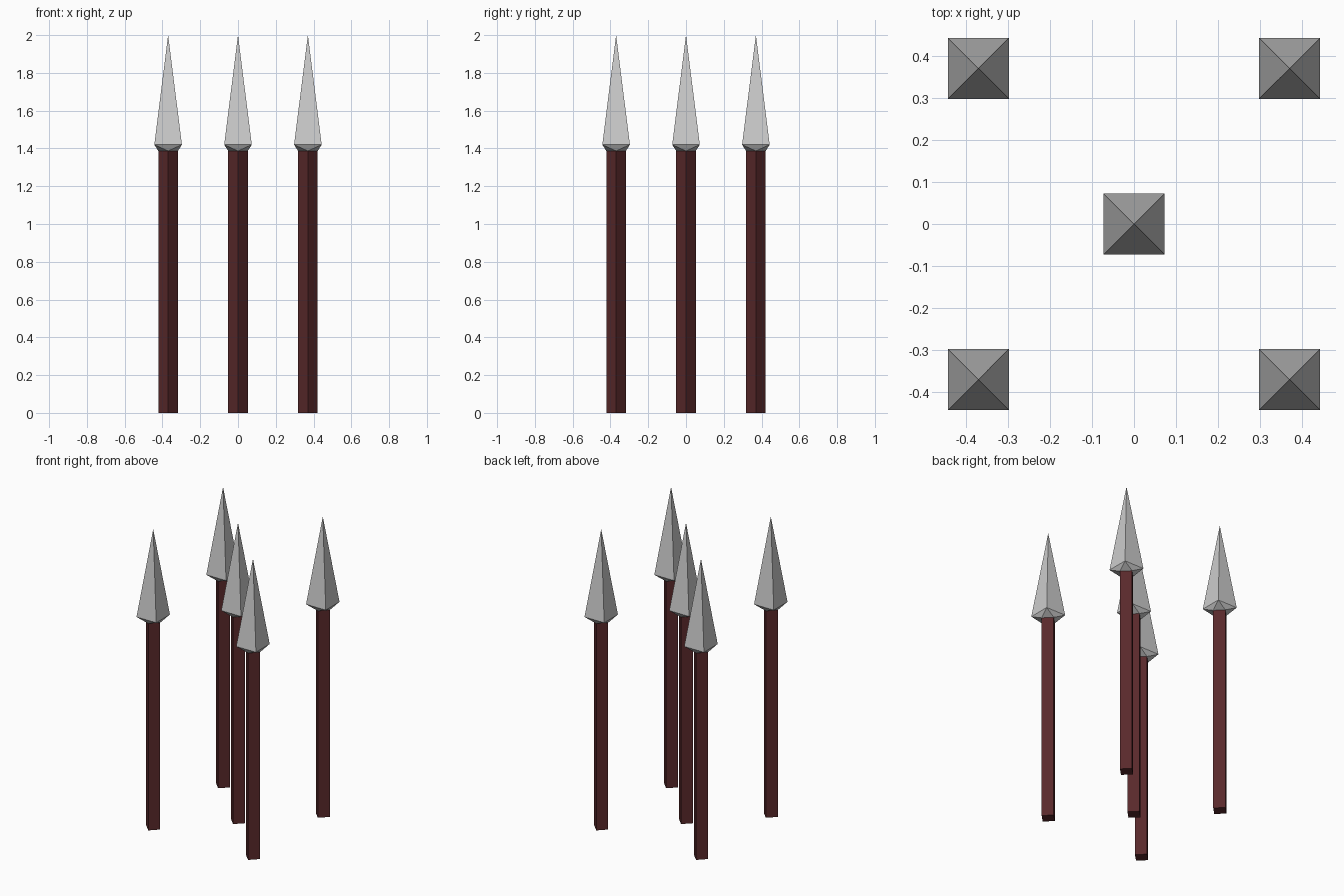
import bpy, bmesh
from math import cos, sin, pi

if "Cube" in bpy.data.objects:
    bpy.data.objects.remove(bpy.data.objects["Cube"])

SHAFT_R = 0.052    # corner radius of the diamond shaft
HEAD_H = 0.073     # half width of the square spearhead
NECK_Z, RIM_Z, TIP_Z = 1.387, 1.42, 2.0

wood = bpy.data.materials.new("dark_red_wood")
wood.diffuse_color = (0.1, 0.022, 0.024, 1)
wood.use_nodes = True
wood.node_tree.nodes["Principled BSDF"].inputs["Base Color"].default_value = wood.diffuse_color


def ring(bm, radius, z, turn=0.0):
    return [bm.verts.new((radius * cos(turn + i * pi / 2),
                          radius * sin(turn + i * pi / 2), z)) for i in range(4)]


def finish(bm, name, material=None):
    bmesh.ops.recalc_face_normals(bm, faces=bm.faces)
    mesh = bpy.data.meshes.new(name)
    bm.to_mesh(mesh)
    bm.free()
    if material:
        mesh.materials.append(material)
    return mesh


# Shaft: square bar with its corners facing front and sides
bm = bmesh.new()
low, high = ring(bm, SHAFT_R, 0), ring(bm, SHAFT_R, NECK_Z)
for i in range(4):
    j = (i + 1) % 4
    bm.faces.new((low[i], low[j], high[j], high[i]))
bm.faces.new(low[::-1])
bm.faces.new(high)
shaft_mesh = finish(bm, "shaft", wood)

# Spearhead: tall pyramid, its underside twisting in to meet the shaft
bm = bmesh.new()
neck = ring(bm, SHAFT_R, NECK_Z)
rim = ring(bm, HEAD_H * 2 ** 0.5, RIM_Z, pi / 4)
tip = bm.verts.new((0, 0, TIP_Z))
for i in range(4):
    j = (i + 1) % 4
    bm.faces.new((rim[i], rim[j], tip))
    bm.faces.new((neck[i], neck[j], rim[i]))
    bm.faces.new((neck[j], rim[j], rim[i]))
bm.faces.new(neck[::-1])
head_mesh = finish(bm, "spearhead")

# Five spears: one in the centre, four at the corners
D = 0.37
for n, (x, y) in enumerate([(0, 0), (-D, -D), (D, -D), (-D, D), (D, D)], 1):
    for part, mesh in (("shaft", shaft_mesh), ("spearhead", head_mesh)):
        ob = bpy.data.objects.new(f"{part}_{n}", mesh)
        ob.location = (x, y, 0)
        bpy.context.collection.objects.link(ob)
